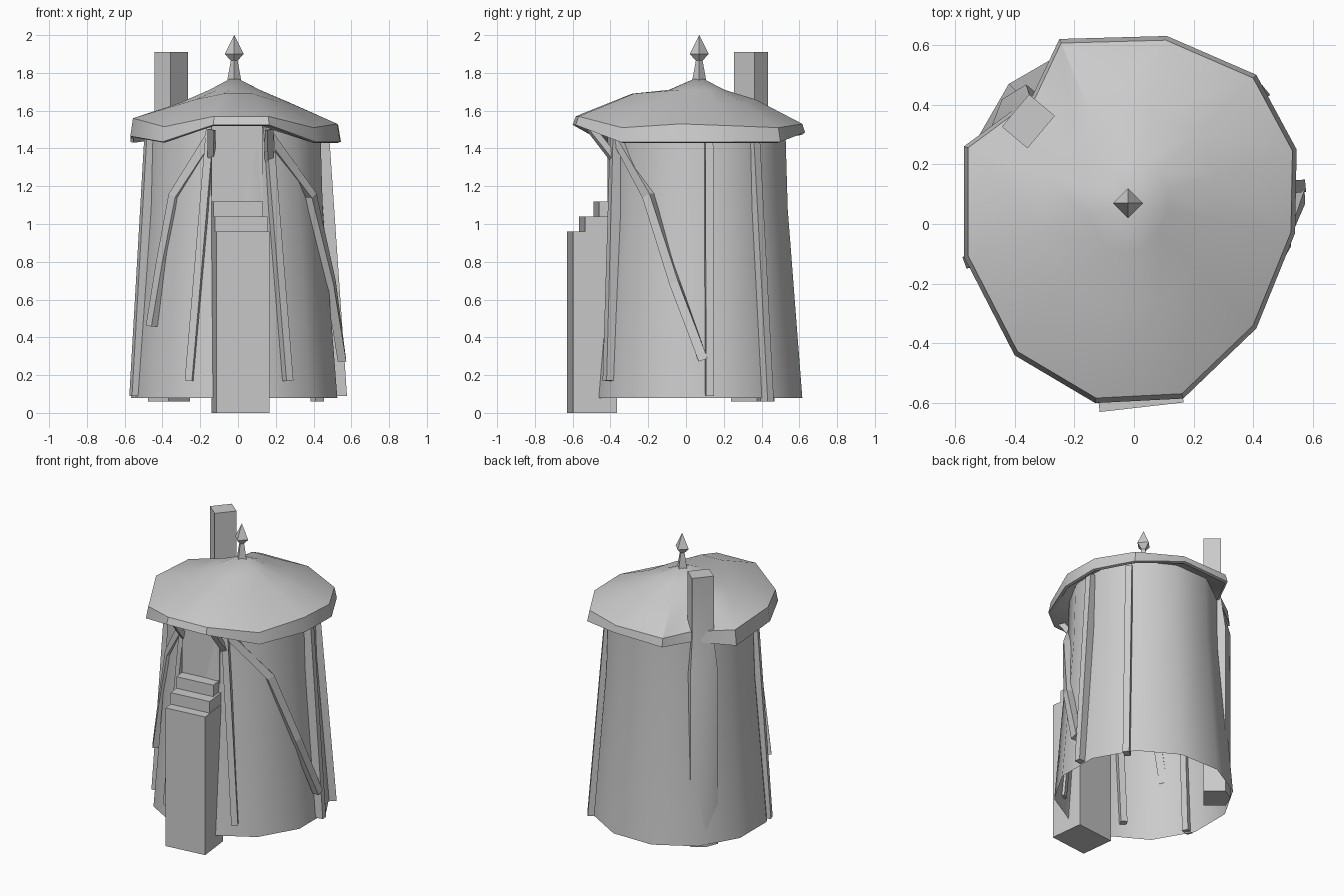
import bpy, bmesh, math
from mathutils import Vector

if "Cube" in bpy.data.objects:
    bpy.data.objects.remove(bpy.data.objects["Cube"])

C = Vector((-0.02, 0.07, 0))          # tower axis


def make(name, rings, cap_start=False, cap_end=False, smooth=None):
    """Skin a list of equal-length vertex rings; a single-point ring makes a tip."""
    bm = bmesh.new()
    rows = [[bm.verts.new(p) for p in r] for r in rings]
    for a, b in zip(rows, rows[1:]):
        n = max(len(a), len(b))
        for i in range(n):
            j = (i + 1) % n
            if len(b) == 1:
                bm.faces.new((a[i], a[j], b[0]))
            else:
                bm.faces.new((a[i], a[j], b[j], b[i]))
    if cap_start:
        bm.faces.new(rows[0][::-1])
    if cap_end:
        bm.faces.new(rows[-1])
    bmesh.ops.recalc_face_normals(bm, faces=bm.faces)
    me = bpy.data.meshes.new(name)
    bm.to_mesh(me)
    bm.free()
    ob = bpy.data.objects.new(name, me)
    bpy.context.collection.objects.link(ob)
    if smooth:
        bpy.ops.object.select_all(action='DESELECT')
        ob.select_set(True)
        bpy.context.view_layer.objects.active = ob
        bpy.ops.object.shade_smooth_by_angle(angle=math.radians(smooth))
    return ob


def circle(r, z, n, offset=0.0):
    return [(C.x + r * math.cos(offset + i * math.tau / n),
             C.y + r * math.sin(offset + i * math.tau / n), z) for i in range(n)]


def beam(name, pts, width, depth):
    """Timber following pts, its broad face turned away from the tower axis."""
    pts = [Vector(p) for p in pts]
    rings = []
    for i, p in enumerate(pts):
        along = (pts[min(i + 1, len(pts) - 1)] - pts[max(i - 1, 0)]).normalized()
        out = Vector((p.x - C.x, p.y - C.y, 0)).normalized()
        side = along.cross(out).normalized() * width / 2
        out = out * depth / 2
        rings.append([p + side + out, p - side + out, p - side - out, p + side - out])
    return make(name, rings, True, True)


# Tower wall, open at the bottom
make("tower_wall", [circle(r, z, 12, math.radians(15)) for r, z in
                    ((0.565, 0.08), (0.485, 1.08), (0.472, 1.51))], smooth=40)

# Roof: eave corners as x, y, upper edge z, lower edge z, mid-slope z
eave = [(0.545, 0.25, 1.52, 1.43, 1.64), (0.41, 0.50, 1.51, 1.43, 1.64),
        (0.11, 0.63, 1.53, 1.48, 1.66), (-0.25, 0.62, 1.53, 1.47, 1.66),
        (-0.34, 0.43, 1.53, 1.46, 1.64), (-0.57, 0.26, 1.54, 1.43, 1.64),
        (-0.57, -0.11, 1.56, 1.46, 1.64), (-0.40, -0.44, 1.515, 1.43, 1.66),
        (-0.13, -0.60, 1.57, 1.52, 1.69), (0.165, -0.585, 1.57, 1.52, 1.69),
        (0.41, -0.35, 1.51, 1.43, 1.65), (0.54, -0.03, 1.53, 1.43, 1.64)]


def roof_ring(scale, zs):
    return [(C.x + (e[0] - C.x) * scale, C.y + (e[1] - C.y) * scale, z)
            for e, z in zip(eave, zs)]


make("roof", [circle(0.44, 1.52, 12, math.radians(18)),
              roof_ring(0.97, [e[3] for e in eave]),
              roof_ring(1.0, [e[3] + 0.005 for e in eave]),
              roof_ring(0.975, [e[2] for e in eave]),
              roof_ring(0.53, [e[4] for e in eave]),
              roof_ring(0.24, [1.71] * 12),
              [(C.x, C.y, 1.78)]], smooth=32)

# Four-sided spire ornament
make("finial", [circle(r, z, 4) for r, z in
                ((0.037, 1.76), (0.018, 1.865), (0.05, 1.90))] + [[(C.x, C.y, 2.0)]],
     cap_start=True)

# Chimney, swelling below the eave and sinking into the wall
a = math.radians(140)
u, v = Vector((math.cos(a), math.sin(a), 0)), Vector((-math.sin(a), math.cos(a), 0))
mid = Vector((-0.354, 0.344, 0))


def flue(z, half, outer, bulge):
    local = ((-0.056, -half), (outer, -half), (bulge, 0), (outer, half), (-0.056, half))
    return [mid + u * x + v * y + Vector((0, 0, z)) for x, y in local]


make("chimney", [flue(0.06, 0.09, 0.085, 0.115), flue(1.25, 0.09, 0.085, 0.115),
                 flue(1.48, 0.071, 0.056, 0.057), flue(1.91, 0.071, 0.056, 0.057)],
     True, True, smooth=40)

# Front steps, turned slightly about the vertical
t = math.radians(6.5)
ex, ey = Vector((math.cos(t), math.sin(t), 0)), Vector((-math.sin(t), math.cos(t), 0))
corner = Vector((-0.115, -0.63, 0))


def step(name, x1, y0, y1, z0, z1):
    foot = [corner + ex * x + ey * y for x, y in ((0, y0), (x1, y0), (x1, y1), (0, y1))]
    make(name, [[p + Vector((0, 0, z)) for p in foot] for z in (z0, z1)], True, True)


step("step_base", 0.283, 0, 0.235, 0, 0.96)
step("step_middle", 0.28, 0.065, 0.24, 0.96, 1.04)
step("step_top", 0.265, 0.14, 0.24, 1.04, 1.12)
step("door", 0.27, 0.215, 0.26, 0.96, 1.52)

# Timber posts around the wall
posts = {"right_post": ((0.45, 0.12, 1.48), (0.545, 0.125, 0.09)),
         "back_right_post": ((0.335, 0.355, 1.48), (0.42, 0.43, 0.06)),
         "front_right_post": ((0.155, -0.365, 1.52), (0.26, -0.405, 0.17)),
         "front_left_post": ((-0.14, -0.365, 1.52), (-0.25, -0.405, 0.17)),
         "left_post": ((-0.46, -0.08, 1.48), (-0.54, -0.12, 0.09))}
for name, pts in posts.items():
    beam(name, pts, 0.042, 0.06)

# Curved braces sweeping from the door posts round the sides
beam("right_brace", ((0.16, -0.37, 1.47), (0.385, -0.20, 1.15),
                     (0.49, -0.06, 0.69), (0.55, 0.09, 0.28)), 0.05, 0.045)
beam("left_brace", ((-0.14, -0.37, 1.47), (-0.335, -0.275, 1.15),
                    (-0.40, -0.26, 0.80), (-0.455, -0.25, 0.46)), 0.05, 0.045)

# Brackets under the raised front eave
for name, x in (("left_bracket", -0.14), ("right_bracket", 0.165)):
    beam(name, ((x, -0.50, 1.50), (x, -0.36, 1.32)), 0.035, 0.045)
